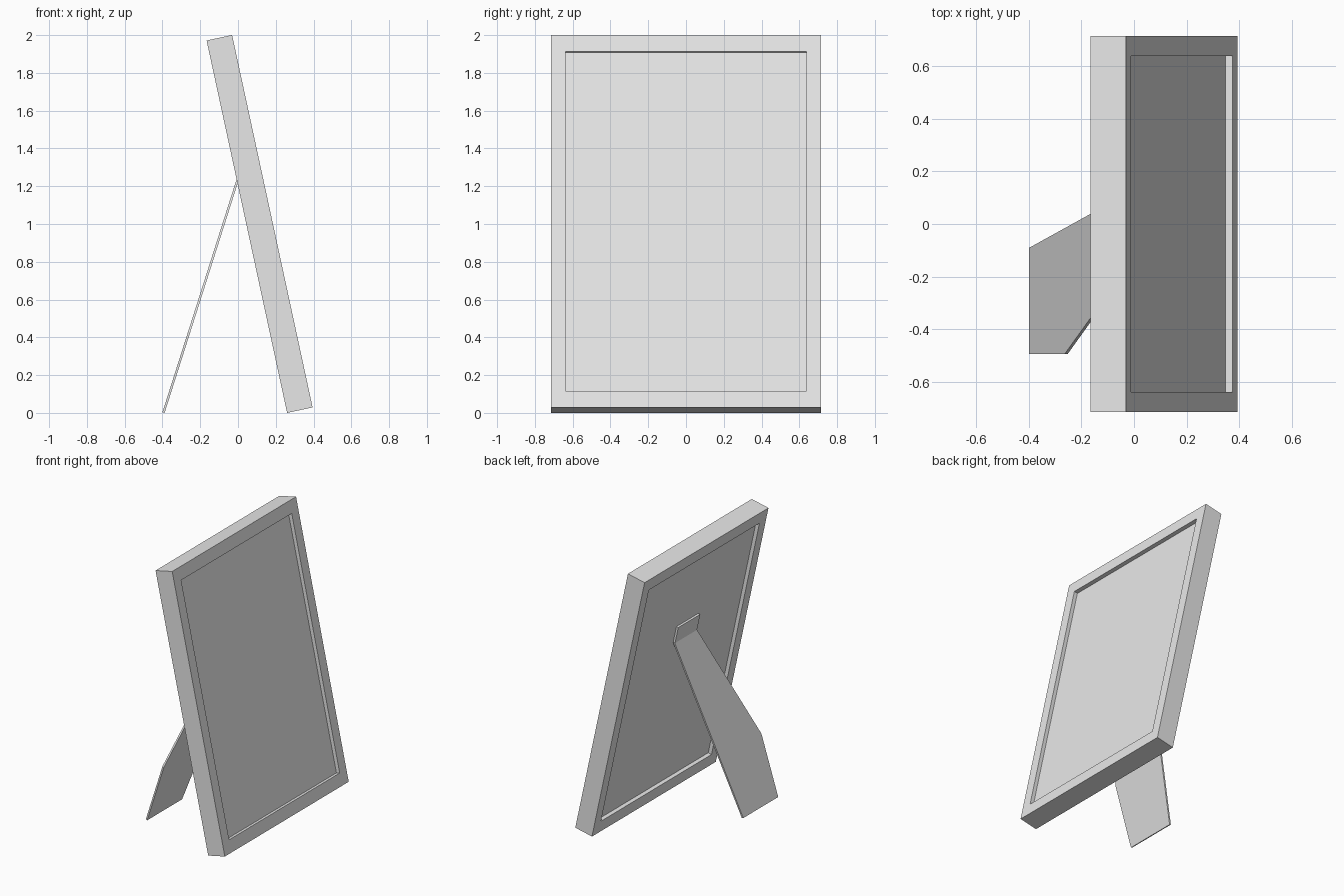
import bpy, bmesh, math
from mathutils import Vector, Matrix

if "Cube" in bpy.data.objects:
    bpy.data.objects.remove(bpy.data.objects["Cube"], do_unlink=True)

# One plain grey for every part
grey = bpy.data.materials.new("light grey")
grey.use_nodes = True
grey.diffuse_color = (0.8, 0.8, 0.8, 1)
grey.node_tree.nodes["Principled BSDF"].inputs["Base Color"].default_value = (0.8, 0.8, 0.8, 1)

HEIGHT, DEPTH, HALF_W = 2.017, 0.138, 0.716   # outer frame
SIDE, RAIL = 0.077, 0.09                      # border widths
RECESS = 0.027                                # panel set-back on both faces
LEAN = math.radians(12.2)

# Leaning space: x = outwards through the frame, y = across, z = up the frame
lean = Matrix.Translation((0.26, 0, 0)) @ Matrix.Rotation(-LEAN, 4, 'Y')


def finish(name, bm, matrix=Matrix()):
    bm.transform(matrix)
    bmesh.ops.recalc_face_normals(bm, faces=bm.faces)
    mesh = bpy.data.meshes.new(name)
    bm.to_mesh(mesh)
    bm.free()
    mesh.materials.append(grey)
    obj = bpy.data.objects.new(name, mesh)
    bpy.context.collection.objects.link(obj)
    return obj


def box(name, low, high, matrix):
    bm = bmesh.new()
    bmesh.ops.create_cube(bm, size=1)
    low, high = Vector(low), Vector(high)
    for v in bm.verts:
        v.co = [a + (c + 0.5) * (b - a) for a, b, c in zip(low, high, v.co)]
    return finish(name, bm, matrix)


# Frame: four rectangular loops joined into a closed ring
def rectangle(bm, x, side, rail):
    w = HALF_W - side
    return [bm.verts.new((x, y, z)) for y, z in
            ((-w, rail), (w, rail), (w, HEIGHT - rail), (-w, HEIGHT - rail))]


bm = bmesh.new()
loops = [rectangle(bm, 0, 0, 0), rectangle(bm, DEPTH, 0, 0),
         rectangle(bm, DEPTH, SIDE, RAIL), rectangle(bm, 0, SIDE, RAIL)]
for i in range(4):
    a, b = loops[i], loops[(i + 1) % 4]
    for j in range(4):
        k = (j + 1) % 4
        bm.faces.new((a[j], a[k], b[k], b[j]))
finish("frame", bm, lean)

# Panel recessed on the front and the back
box("panel", (RECESS, SIDE - HALF_W, RAIL),
    (DEPTH - RECESS, HALF_W - SIDE, HEIGHT - RAIL), lean)

# Hinge tab lying flat on the back of the panel
box("hinge_tab", (0.012, -0.127, 1.285), (RECESS, 0.127, 1.41), lean)

# Skewed easel leg: flat outline (x, y) laid on a slope, then given thickness
FOOT_X, SLOPE, THICK = -0.4, 1.257 / 0.4, 0.012
outline = [(-0.4, -0.091), (-0.4, -0.495), (-0.264, -0.495), (0.0, -0.127), (0.0, 0.13)]
inward = Vector((SLOPE, 0, -1)).normalized() * THICK
bm = bmesh.new()
face = bm.faces.new([bm.verts.new((x, y, (x - FOOT_X) * SLOPE - inward.z))
                     for x, y in outline])
extruded = bmesh.ops.extrude_face_region(bm, geom=[face], use_keep_orig=True)
bmesh.ops.translate(bm, vec=inward,
                    verts=[g for g in extruded["geom"] if isinstance(g, bmesh.types.BMVert)])
finish("easel_leg", bm)
